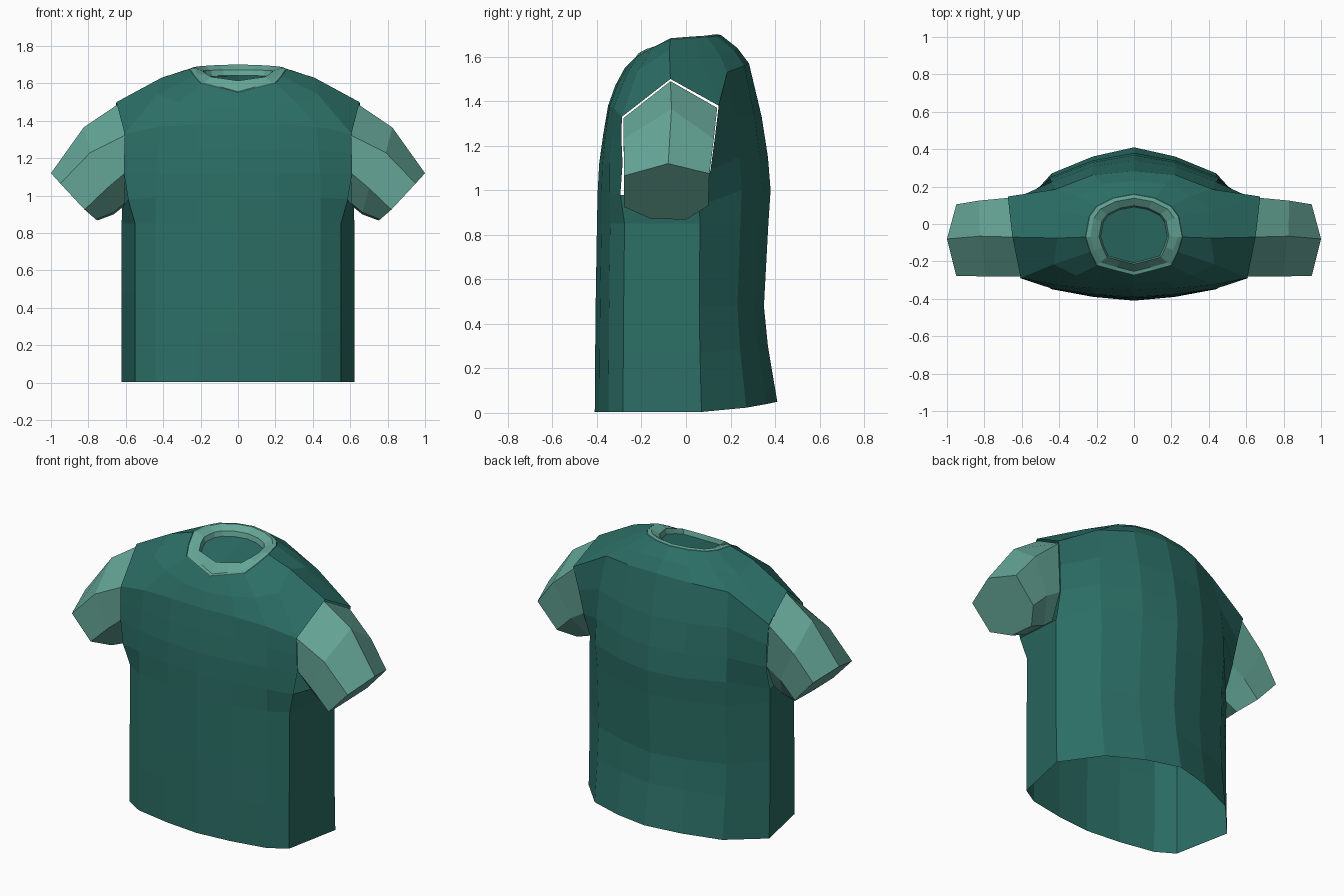
import bpy, bmesh
from mathutils import Vector


def material(name, color):
    m = bpy.data.materials.new(name)
    m.diffuse_color = (*color, 1)
    return m


TEAL = material("dark teal", (0.024, 0.155, 0.13))
MINT = material("light teal", (0.13, 0.38, 0.31))


def loft(bm, rows, closed=False, skip=()):
    """Bridge rows of points; returns the vertex rows."""
    vr = [[p if isinstance(p, bmesh.types.BMVert) else bm.verts.new(p) for p in r] for r in rows]
    n = len(vr[0])
    for i, (a, b) in enumerate(zip(vr, vr[1:])):
        for j in range(n if closed else n - 1):
            if (i, j) not in skip:
                k = (j + 1) % n
                bm.faces.new((a[j], a[k], b[k], b[j]))
    return vr


def finish(bm, name, mat):
    bmesh.ops.recalc_face_normals(bm, faces=bm.faces)
    me = bpy.data.meshes.new(name)
    bm.to_mesh(me)
    bm.free()
    me.materials.append(mat)
    ob = bpy.data.objects.new(name, me)
    bpy.context.collection.objects.link(ob)
    mod = ob.modifiers.new("Mirror", 'MIRROR')
    mod.merge_threshold = 0.0005
    return ob


# Half outline of the trunk: x, and depth as a share of front / back depth
OUTLINE = [(0, -1), (.22, -.95), (.44, -.85), (.55, -.69),
           (.622, .17), (.44, .66), (.22, .88), (0, 1)]


def trunk_row(z, front, back, lift=0.0):
    return [(x, y * (front if y < 0 else back), z + (lift * y * y if y > 0 else 0))
            for x, y in OUTLINE]


rows = [trunk_row(.003, .41, .41, .047),
        trunk_row(.27, .408, .368, .03),
        trunk_row(.48, .406, .35),
        trunk_row(.85, .40, .37)]

# Rows beside the armhole: four front points, then four back points
armpit = [(0, -.397, .99), (.22, -.38, .99), (.44, -.345, .99), (.587, -.295, .98),
          (.62, .06, .93), (.45, .25, 1), (.22, .34, 1), (0, .38, 1)]
chest = [(0, -.39, 1.12), (.22, -.375, 1.12), (.44, -.345, 1.12), (.61, -.285, 1.12),
         (.63, .11, 1.09), (.45, .24, 1.15), (.22, .33, 1.15), (0, .368, 1.15)]
upper = [(0, -.372, 1.25), (.22, -.362, 1.25), (.43, -.335, 1.24), (.608, -.29, 1.23),
         (.65, .13, 1.24), (.44, .225, 1.33), (.22, .308, 1.33), (0, .34, 1.33)]
yoke = [(0, -.35, 1.38), (.22, -.343, 1.38), (.42, -.325, 1.37), (.606, -.288, 1.33),
        (.675, .147, 1.38), (.42, .185, 1.53), (.22, .262, 1.56), (0, .283, 1.57)]
rows += [armpit, chest, upper, yoke]

# Shoulder rings run from the yoke to the neck, with a ridge over the arm
shoulder = [(0, -.318, 1.47), (.17, -.305, 1.48), (.31, -.275, 1.5), (.43, -.215, 1.54),
            (.41, -.075, 1.63), (.42, .07, 1.585), (.3, .15, 1.61), (.17, .215, 1.63), (0, .23, 1.64)]
neck = [(0, -.275, 1.55), (.1, -.25, 1.575), (.2, -.222, 1.6), (.235, -.15, 1.64),
        (.26, -.07, 1.677), (.24, .04, 1.685), (.2, .095, 1.688), (.11, .14, 1.693), (0, .16, 1.695)]


def neck_ring(scale, inner, dz):
    c = Vector((0, -.06, 0))
    out = []
    for x, y, z in neck:
        zz = 1.64 + (z - 1.625) * .4 if inner else z
        out.append((x * scale, c.y + (y - c.y) * scale, zz + dz))
    return out


# Shirt body
bm = bmesh.new()
vr = loft(bm, rows, skip={(i, 3) for i in (4, 5, 6)})
ridge = bm.verts.new((.65, -.07, 1.5))
top = vr[-1][:4] + [ridge] + vr[-1][4:]
loft(bm, [top, shoulder, neck])
# Closed panel inside the neck
floor = [bm.verts.new(p) for p in neck_ring(.69, True, -.025)]
bm.faces.new(floor)
finish(bm, "shirt_body", TEAL)

# Collar band
bm = bmesh.new()
loft(bm, [neck_ring(1, False, -.006), neck_ring(.99, False, .002),
          neck_ring(.9, False, .006), neck_ring(.72, True, .005),
          neck_ring(.68, True, -.03)])
finish(bm, "collar", MINT)

# Sleeves: seven-sided tubes from armhole to a closed cuff
armhole = [(.64, -.07, 1.49), (.6, -.28, 1.325), (.605, -.275, 1.12), (.605, -.15, .96),
           (.615, .02, .94), (.625, .1, 1.09), (.67, .14, 1.37)]
middle = [(.825, -.065, 1.365), (.79, -.28, 1.23), (.7, -.278, 1.04), (.665, -.15, .91),
          (.665, .01, .9), (.72, .1, 1.03), (.83, .125, 1.23)]
cuff = [(1.0, -.08, 1.12), (.95, -.278, 1.065), (.82, -.278, .925), (.76, -.16, .873),
        (.75, 0, .868), (.82, .1, .93), (.95, .105, 1.075)]
bm = bmesh.new()
sv = loft(bm, [armhole, middle, cuff], closed=True)
bm.faces.new(sv[-1])
finish(bm, "sleeves", MINT)
